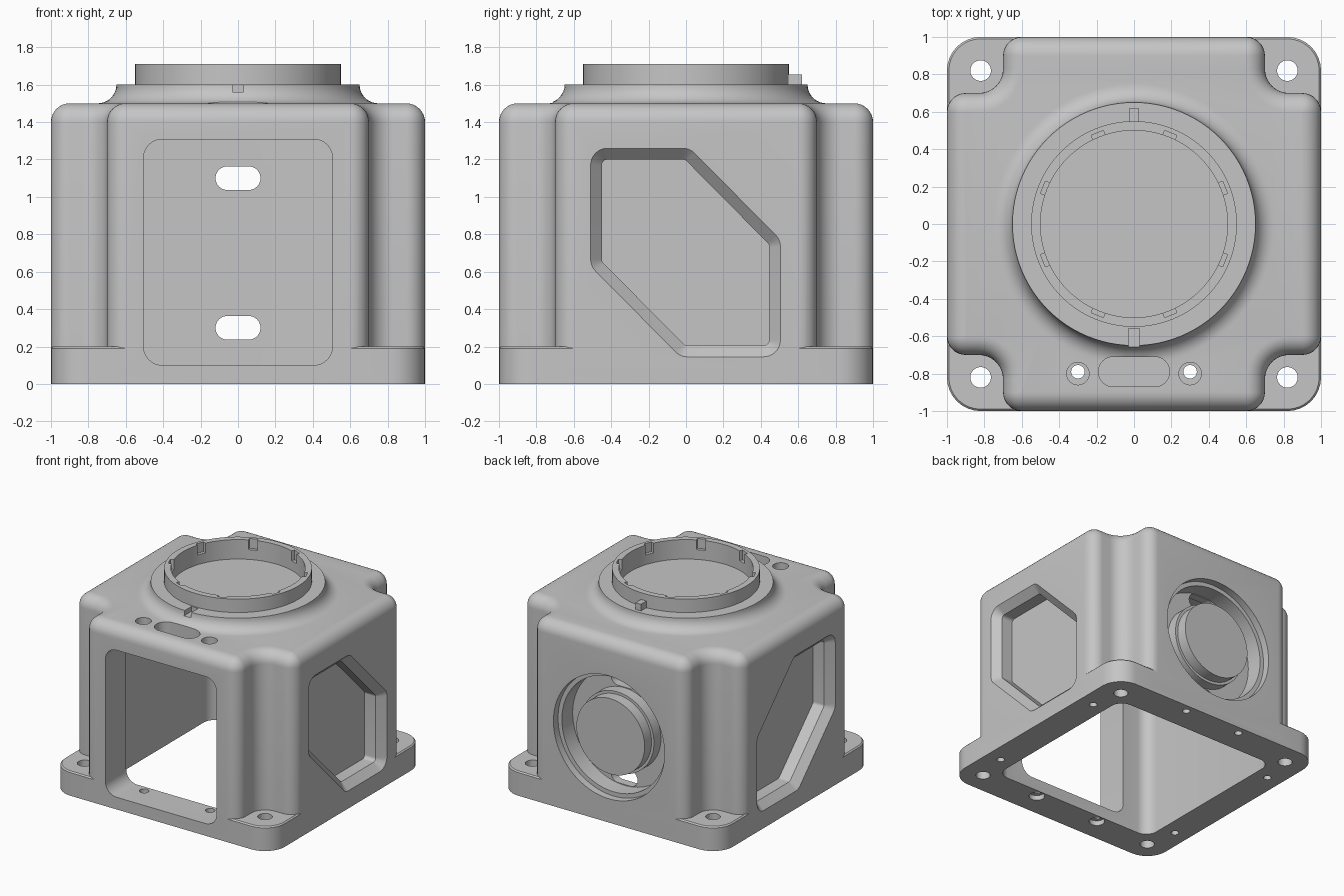
import bpy, bmesh, math
from mathutils import Vector

cube = bpy.data.objects.get("Cube")
if cube:
    bpy.data.objects.remove(cube)

metal = bpy.data.materials.new("grey metal")
metal.use_nodes = True
GREY = (0.56, 0.56, 0.56, 1)
metal.diffuse_color = GREY
metal.node_tree.nodes["Principled BSDF"].inputs["Base Color"].default_value = GREY


def outline(corners, convex, concave=0.1, inset=0.0, seg=8):
    """Counter-clockwise polygon with rounded corners, moved inward by inset."""
    pts, n = [], len(corners)
    for i in range(n):
        p = Vector(corners[i])
        a = (Vector(corners[i - 1]) - p).normalized()
        b = (Vector(corners[(i + 1) % n]) - p).normalized()
        sign = 1 if b.x * a.y - b.y * a.x > 0 else -1
        half = a.angle(b) / 2
        mid = (a + b).normalized()
        p = p + mid * sign * inset / math.sin(half)
        r = max(convex - inset, 0.002) if sign > 0 else concave + inset
        centre = p + mid * r / math.sin(half)
        start = p + a * r / math.tan(half) - centre
        end = p + b * r / math.tan(half) - centre
        turn = start.angle(end)
        for k in range(seg + 1):
            t = k / seg
            w = (start * math.sin((1 - t) * turn) + end * math.sin(t * turn)) / math.sin(turn)
            pts.append(centre + w)
    return pts


def rect(x, y, cx=0, cy=0):
    return [(cx - x, cy - y), (cx + x, cy - y), (cx + x, cy + y), (cx - x, cy + y)]


def cross(s, n):
    """Square with square notches of inner corner n at each corner."""
    return [(-n, -s), (n, -s), (n, -n), (s, -n), (s, n), (n, n),
            (n, s), (-n, s), (-n, n), (-s, n), (-s, -n), (-n, -n)]


def circle(r, cx, cy, n=32):
    return [(cx + r * math.cos(k * math.tau / n), cy + r * math.sin(k * math.tau / n))
            for k in range(n)]


PLACE = {"x": lambda u, v, w: (w, u, v),
         "y": lambda u, v, w: (u, w, v),
         "z": lambda u, v, w: (u, v, w)}


def loft(name, axis, rings, closed=False):
    """Solid through matching outlines, each (points, level); closed joins last to first."""
    bm = bmesh.new()
    loops = [[bm.verts.new(PLACE[axis](p[0], p[1], w)) for p in pts] for pts, w in rings]
    n = len(loops[0])
    for k in range(0 if closed else 1, len(loops)):
        low, high = loops[k - 1], loops[k]
        for i in range(n):
            j = (i + 1) % n
            bm.faces.new((low[i], low[j], high[j], high[i]))
    if not closed:
        bm.faces.new(loops[0])
        bm.faces.new(loops[-1])
    bmesh.ops.recalc_face_normals(bm, faces=bm.faces)
    mesh = bpy.data.meshes.new(name)
    bm.to_mesh(mesh)
    bm.free()
    mesh.materials.append(metal)
    obj = bpy.data.objects.new(name, mesh)
    bpy.context.collection.objects.link(obj)
    return obj


def prism(name, axis, pts, low, high):
    return loft(name, axis, [(pts, low), (pts, high)])


def lathe(name, axis, profile, cx, cy, closed, n=96):
    return loft(name, axis, [(circle(r, cx, cy, n), w) for r, w in profile], closed)


def combine(target, tool, operation="DIFFERENCE"):
    mod = target.modifiers.new("combine", "BOOLEAN")
    mod.operation, mod.solver, mod.object = operation, "EXACT", tool
    bpy.context.view_layer.objects.active = target
    bpy.ops.object.modifier_apply(modifier=mod.name)
    bpy.data.objects.remove(tool)


# Base flange with rounded corners
base = rect(1, 1)
housing = loft("housing", "z", [(outline(base, 0.18), 0), (outline(base, 0.18), 0.19),
                                (outline(base, 0.18, inset=0.01), 0.2)])

# Notched block with a rounded top edge
plan = cross(1, 0.7)
rings = [(outline(plan, 0.1, 0.13), 0.05)]
for k in range(9):
    t = k / 8 * math.pi / 2
    rings.append((outline(plan, 0.1, 0.13, 0.1 * (1 - math.cos(t))), 1.4 + 0.1 * math.sin(t)))
combine(housing, loft("block", "z", rings), "UNION")

# Turned mount on top: flared foot, flange, collar and recessed floor
profile = [(0.75, 1.45)]
for k in range(9):
    t = k / 8 * math.pi / 2
    profile.append((0.75 - 0.1 * math.sin(t), 1.6 - 0.1 * math.cos(t)))
profile += [(0.55, 1.6), (0.55, 1.71), (0.5, 1.71), (0.5, 1.55)]
combine(housing, lathe("mount", "z", profile, 0, 0, False), "UNION")
combine(housing, prism("flange_notch", "z", rect(0.03, 0.05, 0, -0.61), 1.56, 1.65))

# Small recesses around the inside of the collar
for quarter in range(4):
    for lean in (-22, 22):
        a = math.radians(quarter * 90 + lean)
        out, side = Vector((math.cos(a), math.sin(a))), Vector((-math.sin(a), math.cos(a)))
        pts = [out * u + side * v for u, v in rect(0.03, 0.035, 0.495, 0)]
        combine(housing, prism("collar_recess", "z", pts, 1.63, 1.75))

# Hollow interior, open at the bottom
inside = outline(rect(0.75, 0.73), 0.1)
combine(housing, prism("cavity", "z", inside, -0.1, 1.35))

# Front window
window = outline(rect(0.505, 0.604, 0, 0.704), 0.1)
combine(housing, prism("window", "y", window, -1.1, -0.6))

# Chamfered six-sided pockets on both sides
hexagon = [(-0.51, 0.63), (-0.03, 0.145), (0.505, 0.145),
           (0.505, 0.77), (0.02, 1.26), (-0.51, 1.26)]
for s in (1, -1):
    pocket = loft("pocket", "x", [(outline(hexagon, 0.09, inset=d), s * w) for d, w in
                                  ((0, 1.1), (0, 1), (0.06, 0.94), (0.06, 0.84))])
    combine(housing, pocket)

# Stepped round groove at the back, leaving a recessed central boss
combine(housing, prism("boss_recess", "y", circle(0.4, 0, 0.7, 96), 0.98, 1.1))
groove = [(0.31, 1.1), (0.505, 1.1), (0.505, 0.94), (0.47, 0.94), (0.47, 0.8),
          (0.332, 0.8), (0.332, 0.89), (0.31, 0.89)]
combine(housing, lathe("groove", "y", groove, 0, 0.7, True))
for s in (1, -1):
    slot = outline(rect(0.12, 0.063, 0, 0.7 + s * 0.4), 0.062)
    combine(housing, prism("back_slot", "y", slot, 0.6, 0.88))

# Slot and counterbored holes along the front of the top
combine(housing, prism("top_slot", "z", outline(rect(0.19, 0.08, 0, -0.79), 0.079), 1.37, 1.6))
for s in (1, -1):
    combine(housing, prism("bore", "z", circle(0.036, s * 0.3, -0.79), -0.1, 1.6))
    for low, high in ((1.44, 1.6), (-0.1, 0.04)):
        combine(housing, prism("counterbore", "z", circle(0.06, s * 0.3, -0.8), low, high))

    # Flange bolt holes and small blind holes underneath
    for y in (-1, 1):
        combine(housing, prism("bolt_hole", "z", circle(0.055, s * 0.82, y * 0.82), -0.1, 0.3))
        combine(housing, prism("blind_hole", "z", circle(0.03, s * 0.87, y * 0.55, 16), -0.1, 0.1))
    combine(housing, prism("rear_hole", "z", circle(0.03, s * 0.26, 0.93, 16), -0.1, 0.07))

# Locating key behind the collar
prism("locating_key", "z", rect(0.025, 0.04, 0, 0.58), 1.59, 1.655)

# Smooth the curved walls, keep edges sharp
bpy.ops.object.select_all(action="DESELECT")
housing.select_set(True)
bpy.context.view_layer.objects.active = housing
bpy.ops.object.shade_smooth_by_angle(angle=math.radians(30))
